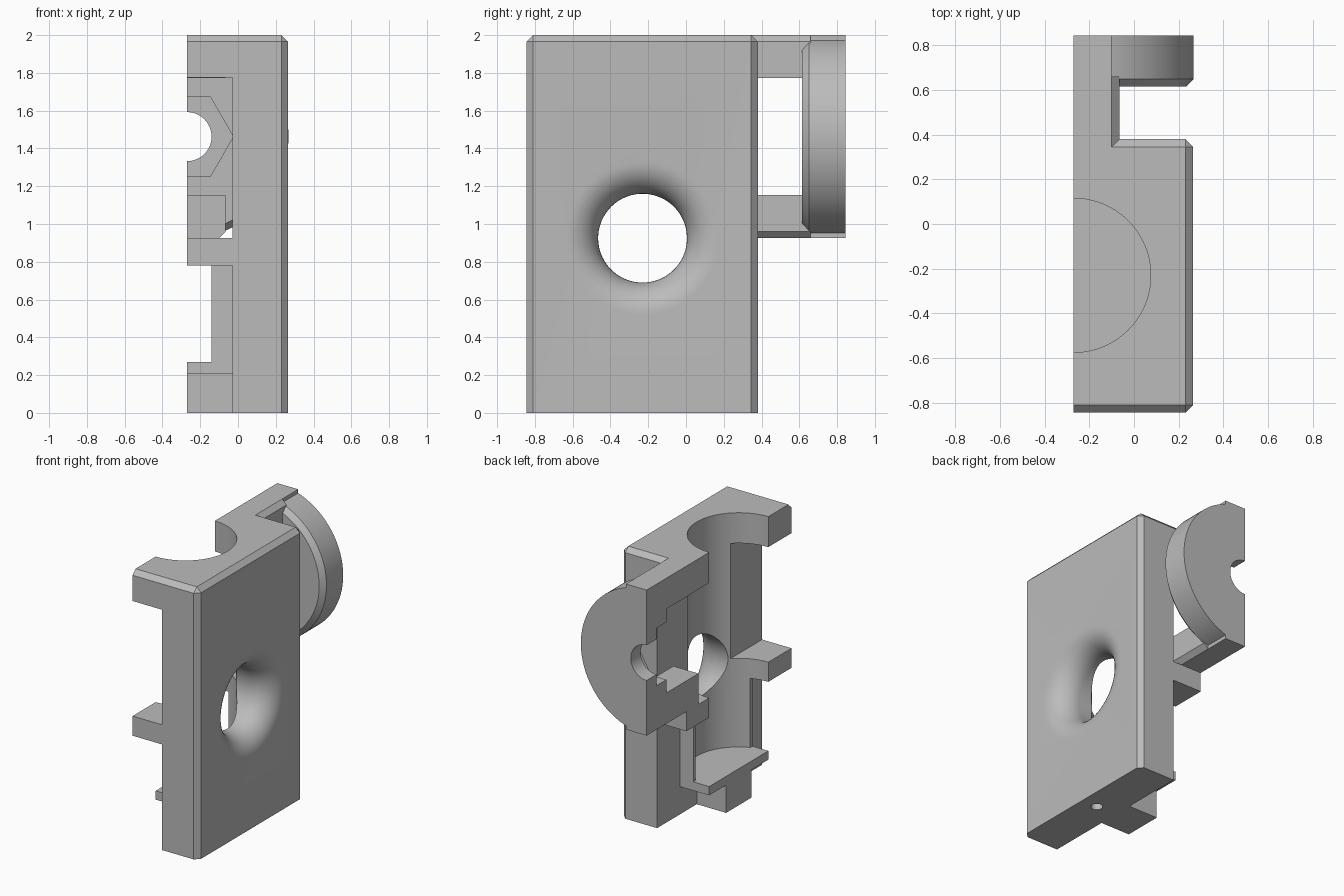
import bpy, bmesh
from math import sin, cos, pi, acos, radians

old = bpy.data.objects.get("Cube")
if old:
    bpy.data.objects.remove(old, do_unlink=True)

grey = bpy.data.materials.new("plain_grey")
grey.use_nodes = True
GREY = (0.5, 0.5, 0.5, 1)
grey.diffuse_color = GREY
grey.node_tree.nodes["Principled BSDF"].inputs["Base Color"].default_value = GREY

CH = 0.035                   # chamfer size
FRONT, REAR = -0.845, 0.38   # main plate extent in y
OPEN, INNER, OUTER = -0.27, -0.03, 0.265   # open side, plate inside, plate outside
BORE_Y, BORE_R = -0.23, 0.345
DISC_Z, DISC_R = 1.4625, 0.5375


def finish(name, bm):
    bmesh.ops.recalc_face_normals(bm, faces=bm.faces)
    mesh = bpy.data.meshes.new(name)
    bm.to_mesh(mesh)
    bm.free()
    mesh.materials.append(grey)
    ob = bpy.data.objects.new(name, mesh)
    bpy.context.collection.objects.link(ob)
    return ob


def loft(name, rings):
    """Skin closed rings of equal point count and cap both ends."""
    bm = bmesh.new()
    loops = [[bm.verts.new(p) for p in ring] for ring in rings]
    n = len(loops[0])
    for a, b in zip(loops, loops[1:]):
        for i in range(n):
            j = (i + 1) % n
            bm.faces.new((a[i], a[j], b[j], b[i]))
    bm.faces.new(loops[0])
    bm.faces.new(loops[-1])
    return finish(name, bm)


def box(name, x, y, z):
    return loft(name, [[(x[0], y[0], h), (x[1], y[0], h), (x[1], y[1], h), (x[0], y[1], h)] for h in z])


def along_y(name, profile, y0, y1):
    return loft(name, [[(x, y, z) for x, z in profile] for y in (y0, y1)])


def circle(r, n, start=0.0):
    return [(r * cos(start + 2 * pi * i / n), r * sin(start + 2 * pi * i / n)) for i in range(n)]


def combine(target, part, op):
    mod = target.modifiers.new(part.name, "BOOLEAN")
    mod.operation, mod.solver, mod.object = op, "EXACT", part
    bpy.ops.object.select_all(action="DESELECT")
    bpy.context.view_layer.objects.active = target
    target.select_set(True)
    bpy.ops.object.modifier_apply(modifier=mod.name)
    bpy.data.objects.remove(part, do_unlink=True)


# Main block with chamfered outer and top edges
body = box("clamp_half_body", (OPEN, OUTER), (FRONT, REAR), (0, 2))
bm = bmesh.new()
bm.from_mesh(body.data)


def chamfered(e):
    mid = (e.verts[0].co + e.verts[1].co) / 2
    outer, top = mid.x > OUTER - 0.01, mid.z > 1.99
    end = mid.y < FRONT + 0.01 or mid.y > REAR - 0.01
    return (outer and end and not mid.z < 0.01) or (top and (outer or end))


bmesh.ops.bevel(bm, geom=[e for e in bm.edges if chamfered(e)], offset=CH,
                segments=1, affect="EDGES", profile=0.5)
bm.to_mesh(body.data)
bm.free()

# Open the inner side, leaving the top slab and the middle bar
for z in ((-0.1, 0.78), (0.925, 1.775)):
    combine(body, box("side_opening", (-0.5, INNER), (-1, 1), z), "DIFFERENCE")

# Floor plate, bore collar and foot
bore_span = (BORE_Y - BORE_R, BORE_Y + BORE_R)
combine(body, box("bore_collar", (-0.14, 0), bore_span, (0.205, 0.79)), "UNION")
combine(body, box("floor_plate", (OPEN, 0), bore_span, (0.205, 0.27)), "UNION")
combine(body, box("foot", (OPEN, 0), (-0.377, -0.083), (0, 0.22)), "UNION")

# Vertical bore, stopping at the floor plate
combine(body, loft("bore", [[(OPEN + a, BORE_Y + b, z) for a, b in circle(BORE_R, 96)]
                            for z in (0.27, 2.2)]), "DIFFERENCE")

# Half disc with a chamfered inner rim
def disc_profile(r):
    a0 = acos(0.17 / r)
    arc = [-a0 + 2 * a0 * i / 48 for i in range(49)]
    pts = [(0, -r), (0.17, -r)] + [(r * cos(a), r * sin(a)) for a in arc] + [(0.17, r), (0, r)]
    return [(OPEN + a, DISC_Z + b) for a, b in pts]


disc = loft("half_disc", [[(x, y, z) for x, z in disc_profile(r)] for y, r in
                          ((0.615, DISC_R - CH), (0.615 + CH, DISC_R), (0.845, DISC_R))])

# Two bridges joining the disc to the block, mirrored about the disc centre
for side, y0 in ((1, 0.335), (-1, 0.24)):
    prof = [(OPEN, 0.31), (-0.065, 0.31), (-0.065, DISC_R - CH), (-0.1, DISC_R), (OPEN, DISC_R)]
    bridge = along_y("bridge", [(x, DISC_Z + side * h) for x, h in prof], y0, 0.66)
    combine(disc, bridge, "UNION")
combine(body, disc, "UNION")

# Hexagonal nut pocket and bolt hole in the disc
for name, r, n, y0, y1 in (("nut_pocket", 0.245, 6, 0.5, 0.73), ("bolt_hole", 0.13, 48, 0.6, 1)):
    prof = [(OPEN + a, DISC_Z + b) for a, b in circle(r, n)]
    combine(body, along_y(name, prof, y0, y1), "DIFFERENCE")

# Side port with a rounded, flared mouth
R, F = 0.235, 0.17
steps = [i * pi / 24 for i in range(13)]
flare = [(-0.15, R)] + [(OUTER - F + F * sin(t), R + F - F * cos(t)) for t in steps] + [(0.3, R + F)]
combine(body, loft("flared_port", [[(x, BORE_Y + a, 0.925 + b) for a, b in circle(r, 96)]
                                   for x, r in flare]), "DIFFERENCE")

# Small blind hole underneath
combine(body, loft("pin_hole", [[(0.135 + a, BORE_Y + b, z) for a, b in circle(0.04, 32)]
                                for z in (-0.1, 0.2)]), "DIFFERENCE")

bpy.context.view_layer.objects.active = body
body.select_set(True)
bpy.ops.object.shade_smooth_by_angle(angle=radians(30))
